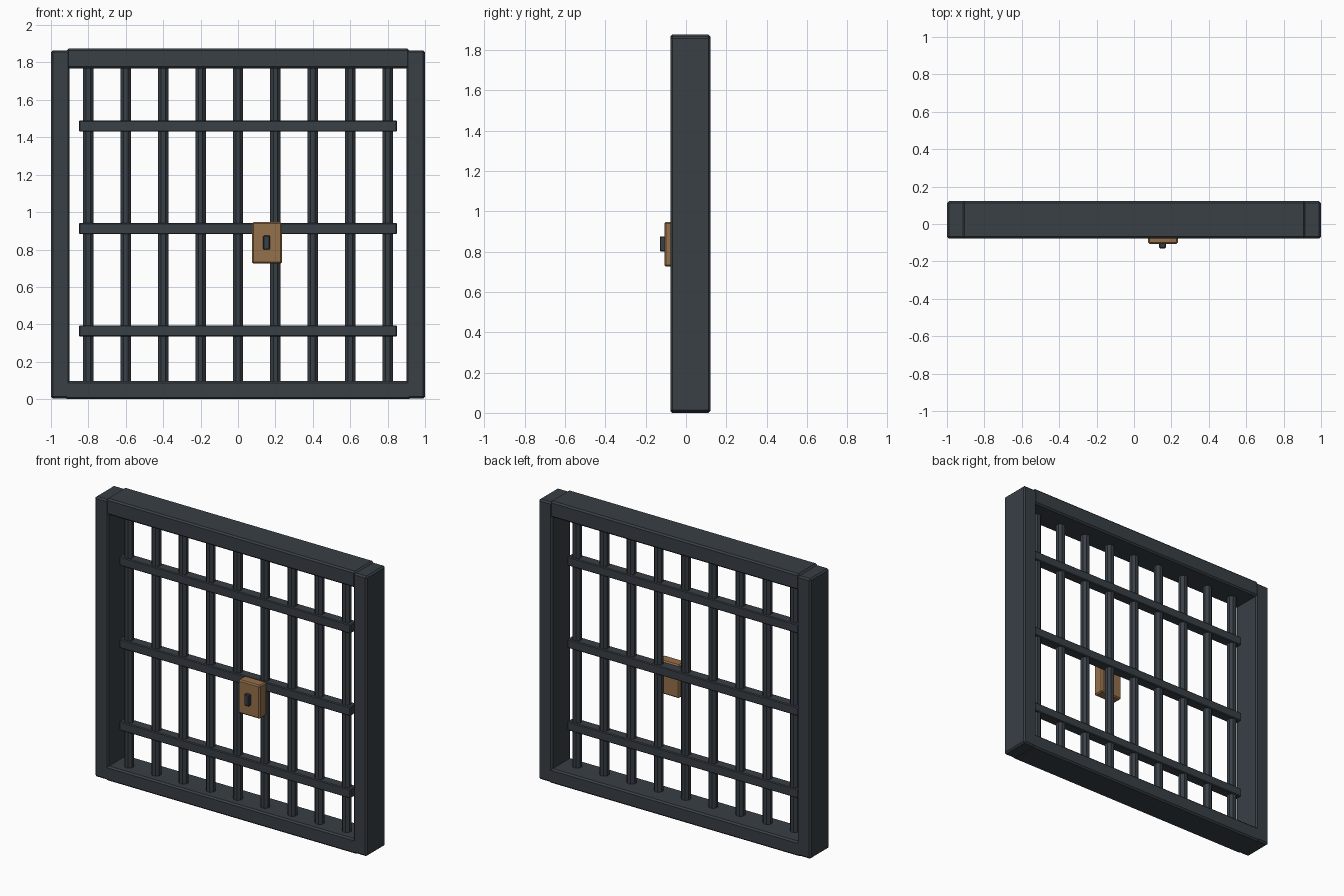
import bpy, bmesh, math
from mathutils import Matrix

if "Cube" in bpy.data.objects:
    bpy.data.objects.remove(bpy.data.objects["Cube"])


def material(name, rgb):
    m = bpy.data.materials.new(name)
    m.diffuse_color = (*rgb, 1)
    m.use_nodes = True
    m.node_tree.nodes["Principled BSDF"].inputs["Base Color"].default_value = m.diffuse_color
    return m


IRON = material("dark iron", (0.040, 0.050, 0.060))
BRASS = material("worn brass", (0.300, 0.162, 0.070))


def finish(name, bm, mat):
    me = bpy.data.meshes.new(name)
    bm.normal_update()
    bm.to_mesh(me)
    bm.free()
    me.materials.append(mat)
    ob = bpy.data.objects.new(name, me)
    bpy.context.collection.objects.link(ob)
    return ob


def box(name, x, y, z, mat, bevel=0.01):
    """Bevelled box from (min, max) ranges."""
    bm = bmesh.new()
    bmesh.ops.create_cube(bm, size=1)
    for v in bm.verts:
        for i, (lo, hi) in enumerate((x, y, z)):
            v.co[i] = lo if v.co[i] < 0 else hi
    bmesh.ops.bevel(bm, geom=bm.edges[:], offset=bevel, segments=1,
                    affect='EDGES', profile=0.5)
    return finish(name, bm, mat)


def bar(name, x, z0, z1, radius, sides=8):
    bm = bmesh.new()
    bmesh.ops.create_cone(bm, cap_ends=True, segments=sides, radius1=radius,
                          radius2=radius, depth=z1 - z0,
                          matrix=Matrix.Translation((x, 0, (z0 + z1) / 2))
                          @ Matrix.Rotation(math.pi / sides, 4, 'Z'))
    return finish(name, bm, IRON)


# outer frame
DEPTH = (-0.078, 0.122)
box("left_post", (-1.0, -0.9), DEPTH, (0.004, 1.865), IRON)
box("right_post", (0.9, 1.0), DEPTH, (0.004, 1.865), IRON)
box("top_beam", (-0.915, 0.915), DEPTH, (1.768, 1.875), IRON)
box("bottom_beam", (-0.925, 0.925), DEPTH, (0.0, 0.097), IRON)

# vertical bars
for i in range(9):
    bar(f"bar_{i + 1}", -0.8 + 0.2 * i, 0.07, 1.79, 0.03)

# horizontal cross rails, slightly thicker than the bars
for i, z in enumerate((0.365, 0.912, 1.46)):
    box(f"cross_rail_{i + 1}", (-0.85, 0.85), (-0.034, 0.034),
        (z - 0.03, z + 0.03), IRON, 0.005)

# lock case and its raised keyhole plate
box("lock_case", (0.075, 0.235), (-0.107, -0.034), (0.725, 0.947), BRASS, 0.008)
box("keyhole_plate", (0.135, 0.17), (-0.13, -0.1), (0.8, 0.875), IRON, 0.004)
